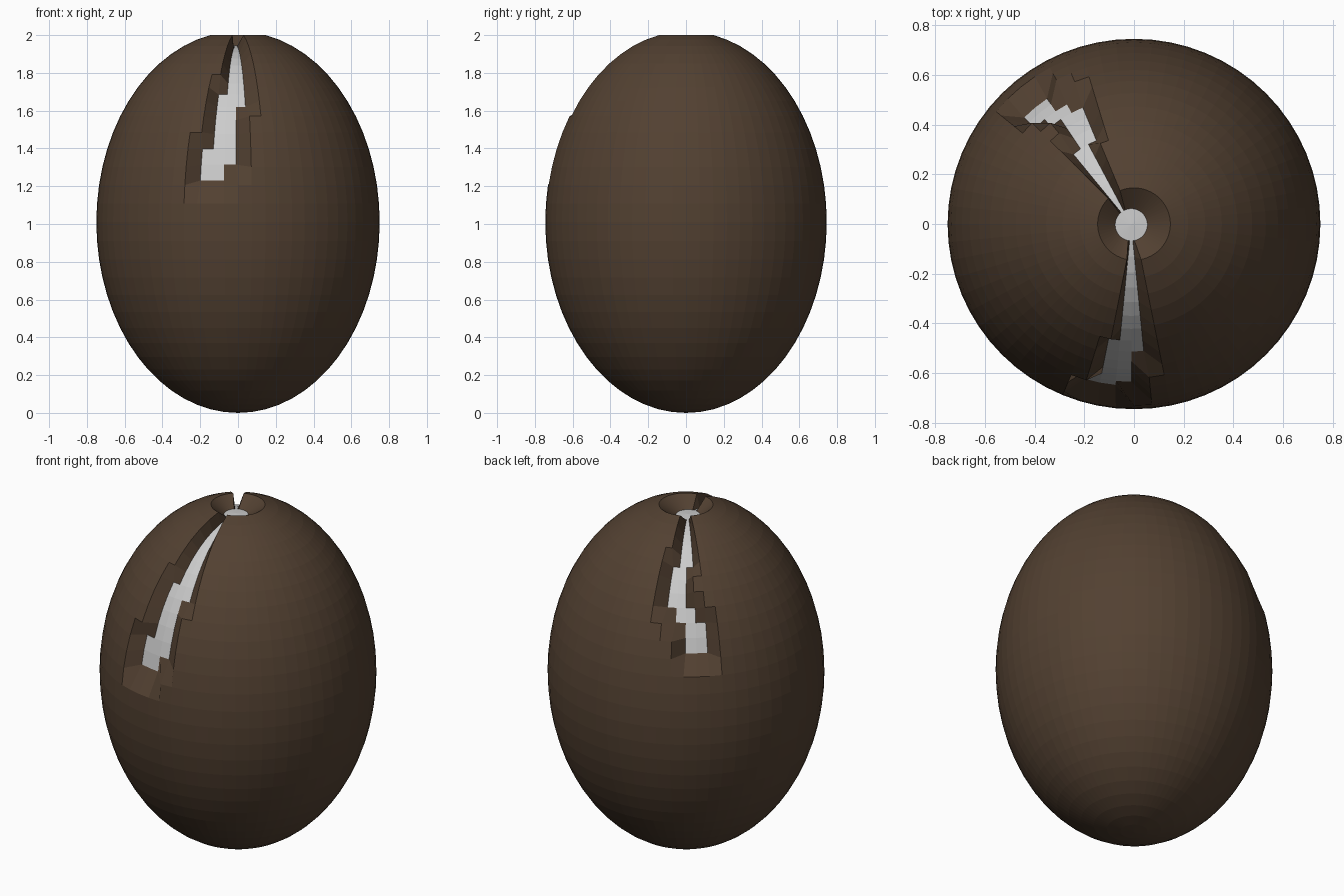
import bpy, bmesh
from math import sin, cos, pi

if "Cube" in bpy.data.objects:
    bpy.data.objects.remove(bpy.data.objects["Cube"])

SEG, RINGS = 64, 32

# Cracks: (first ring, last ring + 1, first column, last column + 1), column 0 faces front
CAP = [(0, 2, 0, SEG)]
FRONT = [(2, 7, -2, 2), (7, 10, -3, 2), (10, 11, -3, 1), (11, 14, -4, 1), (14, 15, -4, 0)]
BACK = [(2, 5, 4, 8), (5, 7, 3, 8), (7, 8, 3, 7), (8, 9, 3, 8), (9, 10, 3, 9),
        (10, 11, 4, 9), (11, 13, 5, 9)]
BACK = [(a, b, c + 32, d + 32) for a, b, c, d in BACK]
cells = {(r, c % SEG) for a, b, c0, c1 in CAP + FRONT + BACK
         for r in range(a, b) for c in range(c0, c1)}


def outer(r, c):
    t, p = pi * r / RINGS, 2 * pi * c / SEG
    return (0.75 * sin(t) * sin(p), -0.745 * sin(t) * cos(p), 1.0097 + 1.0097 * cos(t))


def inner(r, c):
    t, p = pi * r / RINGS, 2 * pi * c / SEG
    return (-0.011 + 0.66 * sin(t) * sin(p), -0.003 - 0.66 * sin(t) * cos(p),
            1.057 + 0.888 * cos(t))


def sunk(r, c):
    """True when every cell around this grid point belongs to a crack."""
    return all((max(q, 0), k % SEG) in cells for q in (r - 1, r) for k in (c - 1, c))


def build(name, place, skip):
    bm = bmesh.new()
    for r in range(RINGS):
        for c in range(SEG):
            corners = [(r, c), (r + 1, c), (r + 1, c + 1), (r, c + 1)]
            if not skip(corners):
                bm.faces.new([bm.verts.new(place(*k)) for k in corners])
    bmesh.ops.remove_doubles(bm, verts=bm.verts, dist=1e-5)
    bmesh.ops.recalc_face_normals(bm, faces=bm.faces)
    mesh = bpy.data.meshes.new(name)
    bm.to_mesh(mesh)
    bm.free()
    obj = bpy.data.objects.new(name, mesh)
    bpy.context.collection.objects.link(obj)
    return obj


# Brown shell: points inside the cracks sink to the core, open floor is left out
shell = build("egg_shell",
              lambda r, c: inner(r, c) if sunk(r, c) else outer(r, c),
              lambda ks: all(sunk(*k) for k in ks))
mat = bpy.data.materials.new("brown_shell")
mat.diffuse_color = (0.085, 0.052, 0.031, 1)
mat.use_nodes = True
mat.node_tree.nodes["Principled BSDF"].inputs["Base Color"].default_value = mat.diffuse_color
shell.data.materials.append(mat)

# Pale core seen through the cracks
build("egg_core", inner, lambda ks: False)
